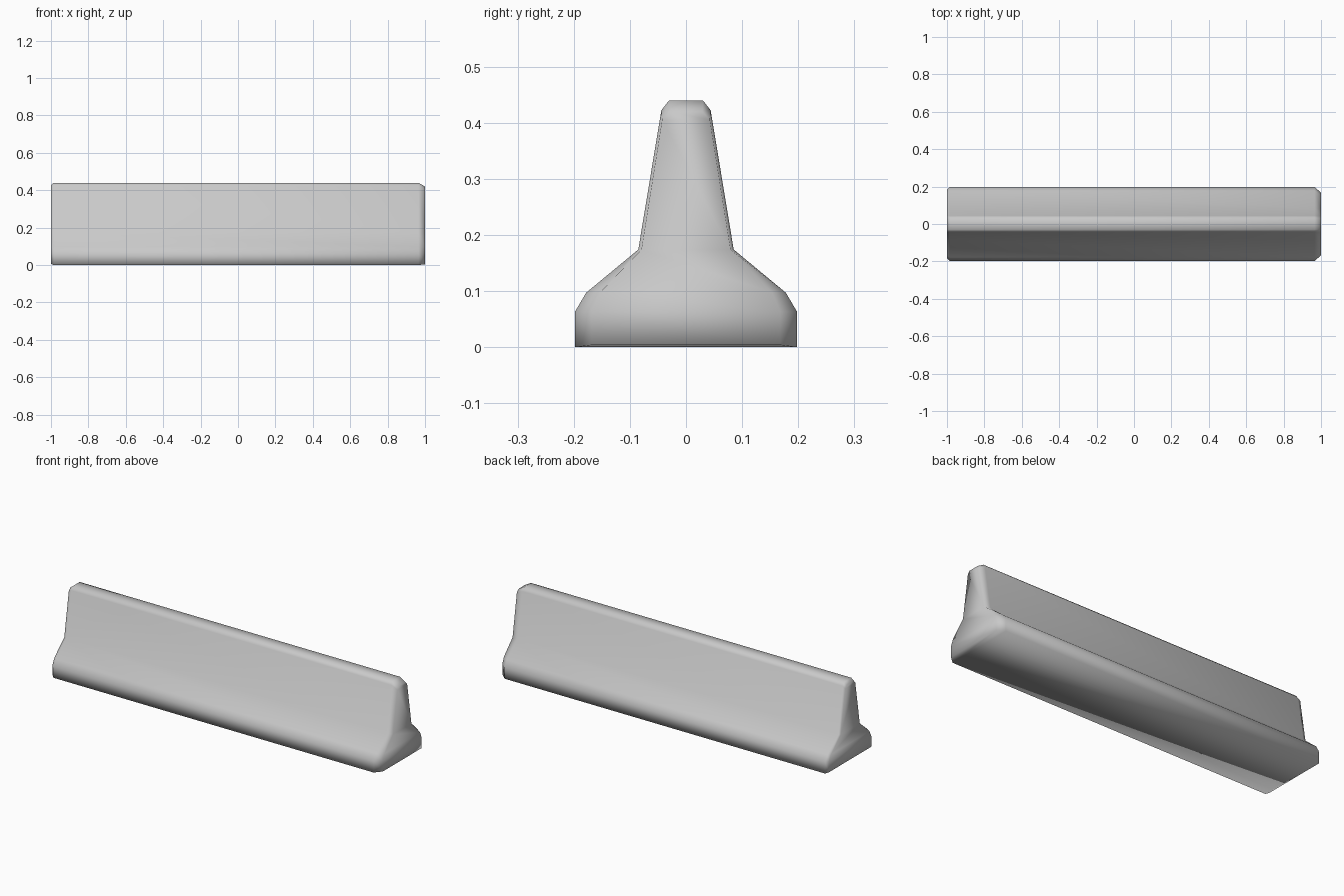
import bpy
import bmesh

if "Cube" in bpy.data.objects:
    bpy.data.objects.remove(bpy.data.objects["Cube"], do_unlink=True)

# Concrete colour
GREY = (0.58, 0.58, 0.58, 1.0)
concrete = bpy.data.materials.new("concrete grey")
concrete.use_nodes = True
concrete.diffuse_color = GREY
concrete.node_tree.nodes["Principled BSDF"].inputs["Base Color"].default_value = GREY

# Half cross-section from the foot up to the crown: half width, height
HALF = [(0.198, 0.0), (0.198, 0.063), (0.178, 0.097),
        (0.085, 0.174), (0.044, 0.422), (0.03, 0.44)]


def section(bm, x, side, drop, lift):
    """One ring, pulled in at the foot sides, crown and base."""
    half = []
    for y, z in HALF:
        pull = side * (y / HALF[0][0]) ** 2
        height = lift if z == 0 else z - drop * (z / HALF[-1][1]) ** 4
        half.append((y - pull, height))
    ring = half + [(-y, z) for y, z in reversed(half)]
    return [bm.verts.new((x, y, z)) for y, z in ring]


# Barrier body lofted along its length, with worn, chamfered ends
bm = bmesh.new()
rings = [section(bm, *s) for s in (
    (-1.0, 0.014, 0.012, 0.006),
    (-0.985, 0, 0, 0),
    (0.965, 0, 0, 0),
    (1.0, 0.03, 0.02, 0.004))]
for a, b in zip(rings, rings[1:]):
    for i in range(len(a)):
        j = (i + 1) % len(a)
        bm.faces.new((a[i], a[j], b[j], b[i]))

# End caps, built in level strips between matching sides
for ring in (rings[0], rings[-1]):
    n = len(ring)
    for i in range(n // 2 - 1):
        bm.faces.new((ring[i], ring[i + 1], ring[n - 2 - i], ring[n - 1 - i]))

bmesh.ops.recalc_face_normals(bm, faces=bm.faces)
for face in bm.faces:
    face.smooth = True
mesh = bpy.data.meshes.new("barrier_body")
bm.to_mesh(mesh)
bm.free()
mesh.materials.append(concrete)
barrier = bpy.data.objects.new("barrier_body", mesh)
bpy.context.collection.objects.link(barrier)
